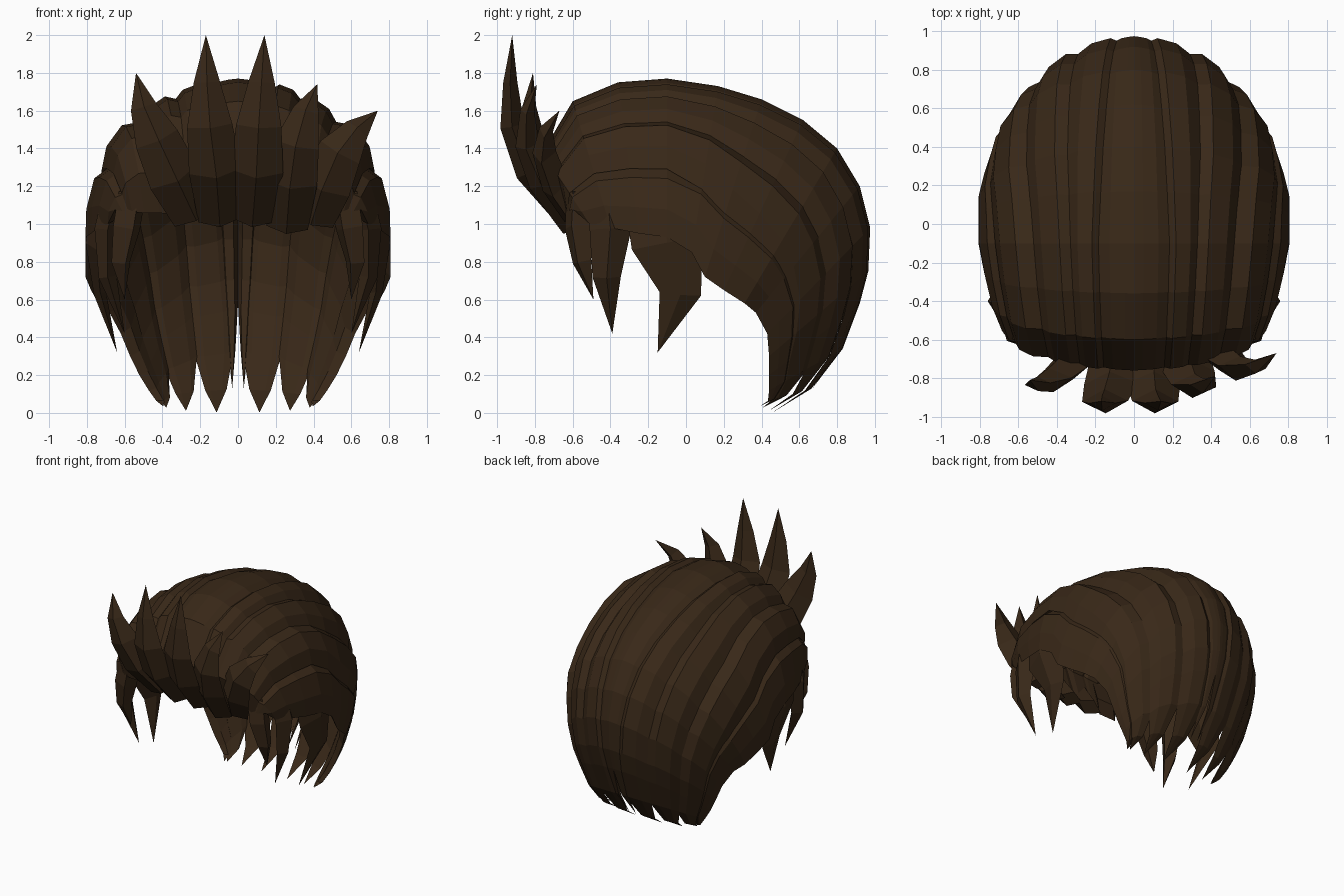
import bpy, bmesh
from math import sin, cos, radians
from mathutils import Vector

if "Cube" in bpy.data.objects:
    bpy.data.objects.remove(bpy.data.objects["Cube"])

mat = bpy.data.materials.new("dark_brown")
mat.diffuse_color = (0.04, 0.021, 0.009, 1)
mat.use_nodes = True
mat.node_tree.nodes["Principled BSDF"].inputs["Base Color"].default_value = mat.diffuse_color


def loft(name, rings, mirror=False):
    """Skin a list of equal-length rings, closing the root end."""
    bm = bmesh.new()
    vs = [[bm.verts.new(p) for p in ring] for ring in rings]
    n = len(vs[0])
    for a, b in zip(vs, vs[1:]):
        for i in range(n):
            j = (i + 1) % n
            bm.faces.new((a[i], a[j], b[j], b[i]))
    bm.faces.new(vs[0])
    bmesh.ops.remove_doubles(bm, verts=bm.verts, dist=0.0005)
    bmesh.ops.recalc_face_normals(bm, faces=bm.faces)
    me = bpy.data.meshes.new(name)
    bm.to_mesh(me)
    bm.free()
    me.materials.append(mat)
    ob = bpy.data.objects.new(name, me)
    bpy.context.collection.objects.link(ob)
    if mirror:
        ob.modifiers.new("Mirror", 'MIRROR').use_mirror_merge = False
    return ob


# Centre profile (y, z) and side hem (x, y, z), front hairline to nape
centre = [(-.65, 1.05), (-.76, 1.38), (-.60, 1.65), (-.36, 1.75), (-.10, 1.77),
          (.17, 1.73), (.40, 1.66), (.62, 1.55), (.80, 1.40), (.92, 1.20),
          (.975, .98), (.965, .75), (.92, .58), (.83, .34), (.67, .13), (.46, .0)]
hem = [(.66, -.60, 1.08), (.70, -.51, 1.0), (.75, -.40, .98), (.79, -.25, .95),
       (.82, -.10, .93), (.82, .03, .85), (.82, .10, .72), (.79, .20, .65),
       (.75, .31, .58), (.69, .37, .53), (.63, .43, .42), (.58, .44, .30),
       (.53, .44, .20), (.48, .44, .12), (.44, .42, .06), (.40, .38, .04)]


def cap_point(s, ang, r):
    """Point on the elliptical cap at station s, angle from crown to hem."""
    (cy, cz), (hx, hy, hz) = centre[s], hem[s]
    a = radians(ang)
    return Vector((r * hx * sin(a), hy + r * (cy - hy) * cos(a), hz + r * (cz - hz) * cos(a)))


# Long swept-back strands: start angles, end angles, swell at the front, end station
strands = [("crown_strand", (0, 14), (0, 8), 1.0, 14),
           ("upper_strand", (12, 26), (3, 30), 1.0, 15),
           ("middle_strand", (23, 43), (29, 58), 1.005, 15),
           ("lower_strand", (41, 64), (55, 88), 1.03, 15),
           ("side_strand", (61, 90), (74, 90), 1.0, 15)]
section = [(0, .935), (.25, 1.0), (.65, .995), (1, .95), (.8, .90), (.25, .89)]
for name, start, end, swell, last in strands:
    rings = []
    for s in range(last + 1):
        t = min(1, max(0, (s - 4) / 8))
        a0 = start[0] + (end[0] - start[0]) * t
        a1 = start[1] + (end[1] - start[1]) * t
        taper = {last: 0, last - 1: .6}.get(s, 1)
        mid, half = (a0 + a1) / 2, (a1 - a0) / 2 * taper
        k = 1 + (swell - 1) * (1 - t)
        ring = []
        for f, r in section:
            if name == "crown_strand":
                r = {0: 1.0, .25: .995, .65: .985, 1: .96}.get(f, r) if f != .25 or r > .95 else r
            elif name == "side_strand" and f == 1:
                r = .985
            ring.append(cap_point(s, mid + half * (2 * f - 1), r * k if taper else 1))
        rings.append(ring)
    loft(name, rings, mirror=True)


def spike(name, path, widths, thick, outward, mirror=False):
    """Pointed lock with a diamond section along a short path."""
    pts = [Vector(p) for p in path]
    out = Vector(outward)
    rings = []
    for i, p in enumerate(pts):
        tan = (pts[min(i + 1, len(pts) - 1)] - pts[max(i - 1, 0)]).normalized()
        side = tan.cross(out).normalized()
        nor = side.cross(tan).normalized()
        w = widths[i]
        d = thick * w / max(widths)
        rings.append([p + side * w, p + nor * d, p - side * w, p - nor * d])
    loft(name, rings, mirror)


# Upturned fringe spikes across the forehead
fringe = [
    [(-.10, -.62, 1.02), (-.12, -.83, 1.28), (-.15, -.92, 1.52), (-.165, -.93, 1.75), (-.17, -.92, 2.0)],
    [(.08, -.62, 1.02), (.10, -.83, 1.28), (.11, -.92, 1.52), (.125, -.93, 1.75), (.14, -.92, 2.0)],
    [(-.24, -.60, 1.04), (-.34, -.74, 1.25), (-.43, -.81, 1.45), (-.50, -.83, 1.62), (-.54, -.81, 1.8)],
    [(.26, -.60, .98), (.28, -.76, 1.22), (.31, -.84, 1.42), (.36, -.84, 1.6), (.42, -.79, 1.74)],
    [(.40, -.58, 1.02), (.46, -.69, 1.2), (.54, -.75, 1.38), (.63, -.74, 1.5), (.74, -.67, 1.6)]]
for i, path in enumerate(fringe):
    spike(f"fringe_spike_{i + 1}", path, [.11, .14, .12, .07, 0], .075, (0, -1, .25))

# Locks hanging in front of and above the ears
spike("temple_lock", [(.56, -.56, 1.16), (.59, -.57, .98), (.62, -.55, .80), (.60, -.49, .60)],
      [.08, .08, .055, 0], .08, (1, -.5, 0), True)
spike("front_side_lock", [(.64, -.42, 1.18), (.69, -.40, .97), (.69, -.42, .72), (.60, -.39, .42)],
      [.11, .11, .075, 0], .07, (1, 0, 0), True)
spike("ear_lock", [(.72, -.12, 1.1), (.75, -.10, .90), (.73, -.03, .63), (.64, -.15, .32)],
      [.20, .19, .11, 0], .06, (1, 0, 0), True)
